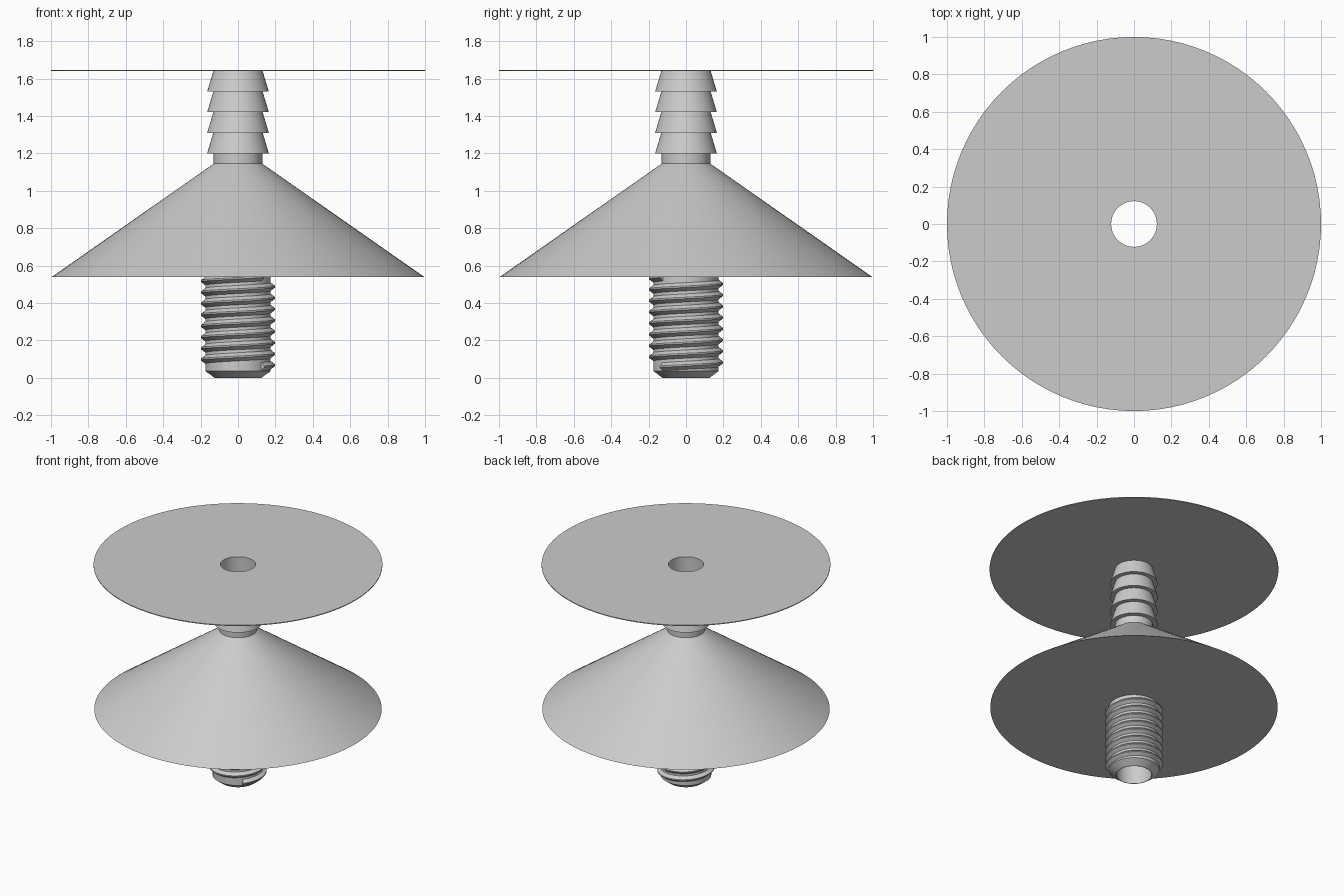
import bpy
import bmesh
from math import cos, sin, pi, radians

if "Cube" in bpy.data.objects:
    bpy.data.objects.remove(bpy.data.objects["Cube"], do_unlink=True)

SEGMENTS = 96
BORE = 0.122
TAU = 2 * pi

grey = bpy.data.materials.new("plain_grey")
grey.use_nodes = True
colour = (0.6, 0.6, 0.6, 1)
grey.diffuse_color = colour
grey.node_tree.nodes["Principled BSDF"].inputs["Base Color"].default_value = colour


def finish(name, bm):
    bmesh.ops.recalc_face_normals(bm, faces=bm.faces)
    mesh = bpy.data.meshes.new(name)
    bm.to_mesh(mesh)
    bm.free()
    mesh.materials.append(grey)
    obj = bpy.data.objects.new(name, mesh)
    bpy.context.collection.objects.link(obj)
    bpy.ops.object.select_all(action="DESELECT")
    obj.select_set(True)
    bpy.context.view_layer.objects.active = obj
    bpy.ops.object.shade_smooth_by_angle(angle=radians(25))
    return obj


def sweep(bm, rings, closed):
    """Join matching profile rings with quads."""
    count = len(rings[0])
    pairs = list(zip(rings, rings[1:]))
    if closed:
        pairs.append((rings[-1], rings[0]))
    for a, b in pairs:
        for i in range(count):
            j = (i + 1) % count
            bm.faces.new((a[i], b[i], b[j], a[j]))


def lathe(name, outer):
    """Turn an outer profile, listed bottom to top, around the central bore."""
    profile = outer + [(BORE, outer[-1][1]), (BORE, outer[0][1])]
    bm = bmesh.new()
    rings = []
    for s in range(SEGMENTS):
        a = TAU * s / SEGMENTS
        rings.append([bm.verts.new((r * cos(a), r * sin(a), z)) for r, z in profile])
    sweep(bm, rings, True)
    return finish(name, bm)


# Main turned parts
lathe("threaded_stem", [(0.125, 0), (0.175, 0.037), (0.175, 0.54)])
lathe("cone_body", [(0.995, 0.54), (0.13, 1.145)])

# Hose spigot: plain neck, then four stacked barbs
barbs = [(0.13, 1.145), (0.13, 1.2)]
for k in range(4):
    base = 1.2 + k * 0.11
    barbs += [(0.165, base), (0.132, base + 0.11)]
lathe("barbed_spigot", barbs)

# Thin flange on top
lathe("top_disc", [(1, 1.64), (1, 1.646)])

# Helical thread ridge, right handed, with a trapezoid section
PITCH = 0.06
START = -pi / 4
turns = 8
steps = 48
section = [(0.165, -0.024), (0.175, -0.022), (0.199, -0.004),
           (0.199, 0.004), (0.175, 0.022), (0.165, 0.024)]
bm = bmesh.new()
rings = []
for s in range(turns * steps + 1):
    a = START + TAU * s / steps
    z = 0.06 + PITCH * s / steps
    rings.append([bm.verts.new((r * cos(a), r * sin(a), z + dz)) for r, dz in section])
sweep(bm, rings, False)
bm.faces.new(rings[0])
bm.faces.new(rings[-1])
finish("thread_ridge", bm)
